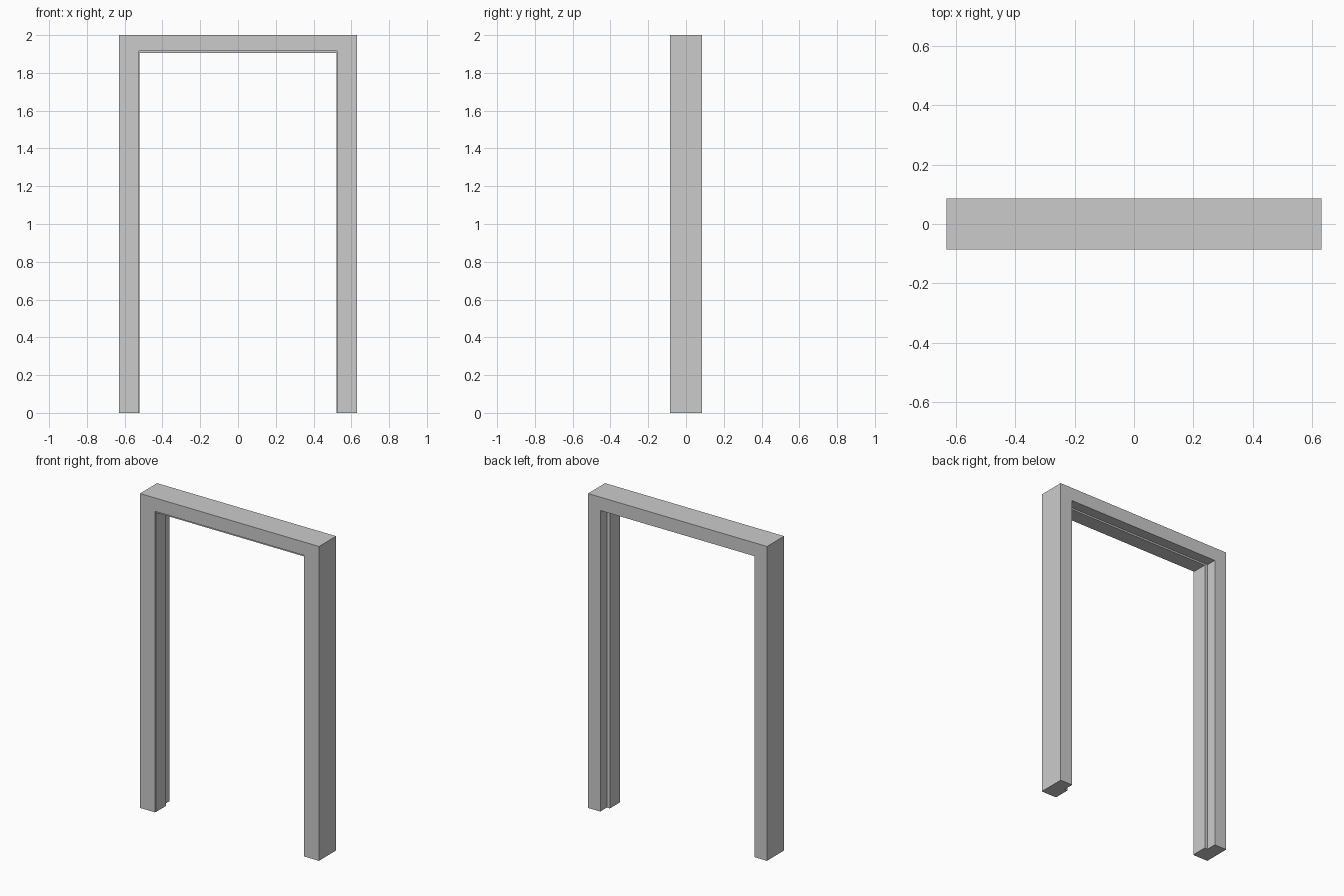
import bpy, bmesh

if "Cube" in bpy.data.objects:
    bpy.data.objects.remove(bpy.data.objects["Cube"])

W, H = 0.63, 2.0

# Jamb cross-section: (leg thickness, head thickness, depth y)
# thin front lip, thick door stop, rebate at the back
PROFILE = [
    (0.0, 0.0, -0.086),
    (0.105, 0.085, -0.086),
    (0.105, 0.085, -0.078),
    (0.108, 0.096, -0.078),
    (0.108, 0.096, 0.02),
    (0.087, 0.085, 0.02),
    (0.087, 0.085, 0.086),
    (0.0, 0.0, 0.086),
]


def ring(bm, side, z_at):
    return [bm.verts.new((side * (W - leg), y, z_at(head)))
            for leg, head, y in PROFILE]


# Door frame: the section swept up one leg, across the head and down the other
bm = bmesh.new()
rings = [
    ring(bm, -1, lambda h: 0.0),
    ring(bm, -1, lambda h: H - h),
    ring(bm, 1, lambda h: H - h),
    ring(bm, 1, lambda h: 0.0),
]
n = len(PROFILE)
for a, b in zip(rings, rings[1:]):
    for i in range(n):
        j = (i + 1) % n
        bm.faces.new((a[i], a[j], b[j], b[i]))

# Feet of both legs
bm.faces.new(rings[0])
bm.faces.new(rings[-1])
bmesh.ops.recalc_face_normals(bm, faces=bm.faces)

mesh = bpy.data.meshes.new("door_frame")
bm.to_mesh(mesh)
bm.free()
frame = bpy.data.objects.new("door_frame", mesh)
bpy.context.collection.objects.link(frame)
